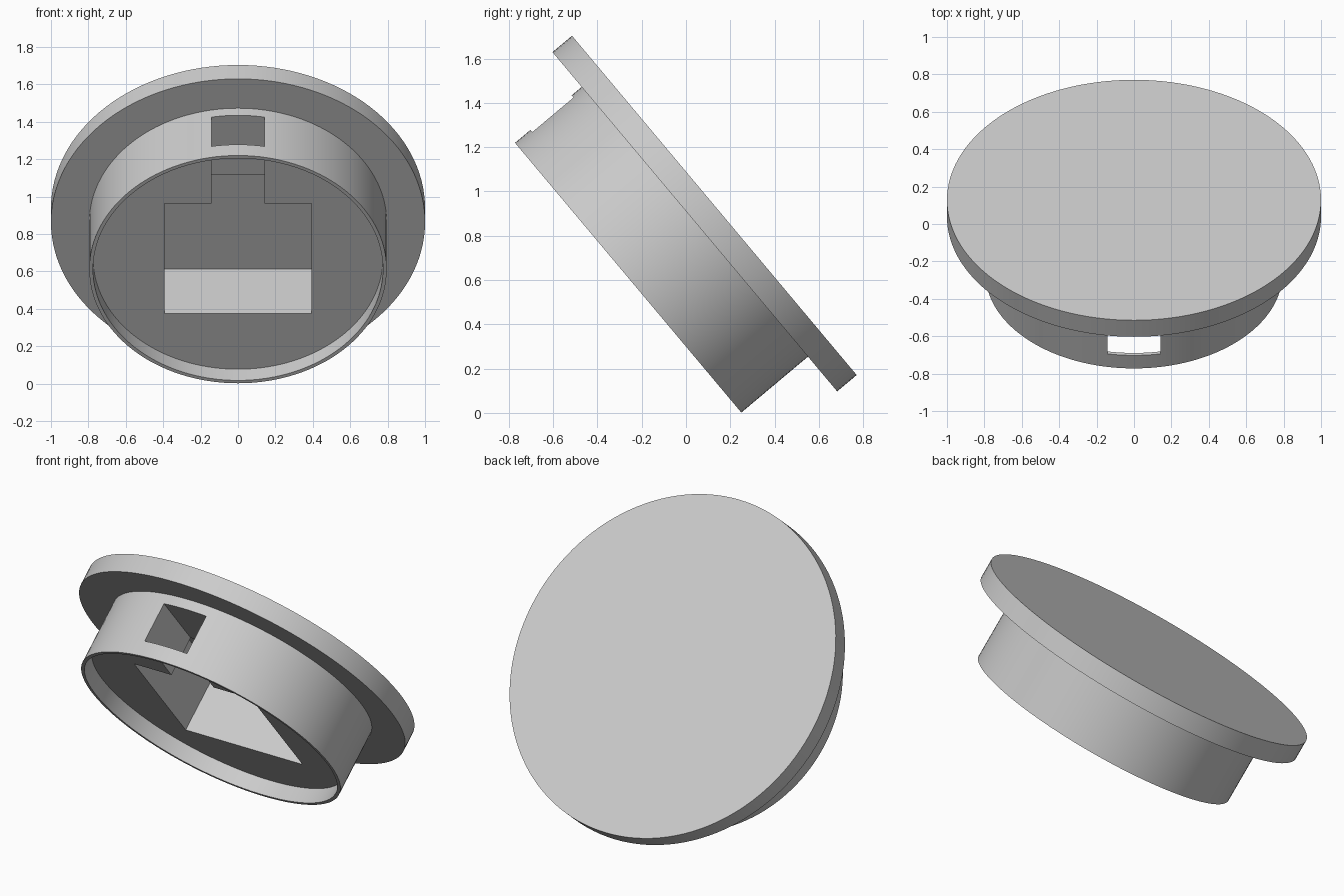
import bpy, bmesh, math
from mathutils import Matrix, Vector

cube = bpy.data.objects.get("Cube")
if cube:
    bpy.data.objects.remove(cube, do_unlink=True)

# Single grey plastic
grey = bpy.data.materials.new("plain_grey")
grey.use_nodes = True
colour = (0.6, 0.6, 0.6, 1)
grey.diffuse_color = colour
grey.node_tree.nodes["Principled BSDF"].inputs["Base Color"].default_value = colour

# Cap leans back: local z runs from the outer face into the cap
PLACE = Matrix.Translation((0, 0.128, 0.937)) @ Matrix.Rotation(math.radians(130), 4, 'X')
SEGMENTS = 128


def add_object(name, bm):
    bmesh.ops.recalc_face_normals(bm, faces=bm.faces)
    mesh = bpy.data.meshes.new(name)
    bm.to_mesh(mesh)
    bm.free()
    mesh.materials.append(grey)
    obj = bpy.data.objects.new(name, mesh)
    obj.matrix_world = PLACE
    bpy.context.collection.objects.link(obj)
    return obj


def lathe(name, profile):
    bm = bmesh.new()
    verts = [bm.verts.new((r, 0, z)) for r, z in profile]
    edges = [bm.edges.new(pair) for pair in zip(verts, verts[1:])]
    bmesh.ops.spin(bm, geom=verts + edges, cent=(0, 0, 0), axis=(0, 0, 1),
                   angle=math.tau, steps=SEGMENTS)
    bmesh.ops.remove_doubles(bm, verts=bm.verts, dist=1e-4)
    return add_object(name, bm)


def box(name, low, high):
    low, high = Vector(low), Vector(high)
    bm = bmesh.new()
    bmesh.ops.create_cube(bm, size=1)
    bmesh.ops.scale(bm, vec=high - low, verts=bm.verts)
    bmesh.ops.translate(bm, vec=(low + high) / 2, verts=bm.verts)
    obj = add_object(name, bm)
    obj.hide_render = True
    return obj


# Flange, plug and shallow recess inside the rim
cap = lathe("round_cap", [(0, 0), (1, 0), (1, 0.115), (0.795, 0.115),
                          (0.795, 0.508), (0.775, 0.508), (0.775, 0.415), (0, 0.415)])

# Square pocket, and a channel from it out through the plug wall
cutters = [box("pocket_cutter", (-0.393, -0.387, 0.045), (0.393, 0.383, 0.6)),
           box("channel_cutter", (-0.142, 0.3, 0.174), (0.142, 0.95, 0.417))]

bpy.context.view_layer.objects.active = cap
cap.select_set(True)
for cutter in cutters:
    mod = cap.modifiers.new(cutter.name, 'BOOLEAN')
    mod.operation = 'DIFFERENCE'
    mod.solver = 'EXACT'
    mod.object = cutter
    bpy.ops.object.modifier_apply(modifier=mod.name)
    bpy.data.objects.remove(cutter, do_unlink=True)

bpy.ops.object.shade_smooth_by_angle(angle=math.radians(30))
